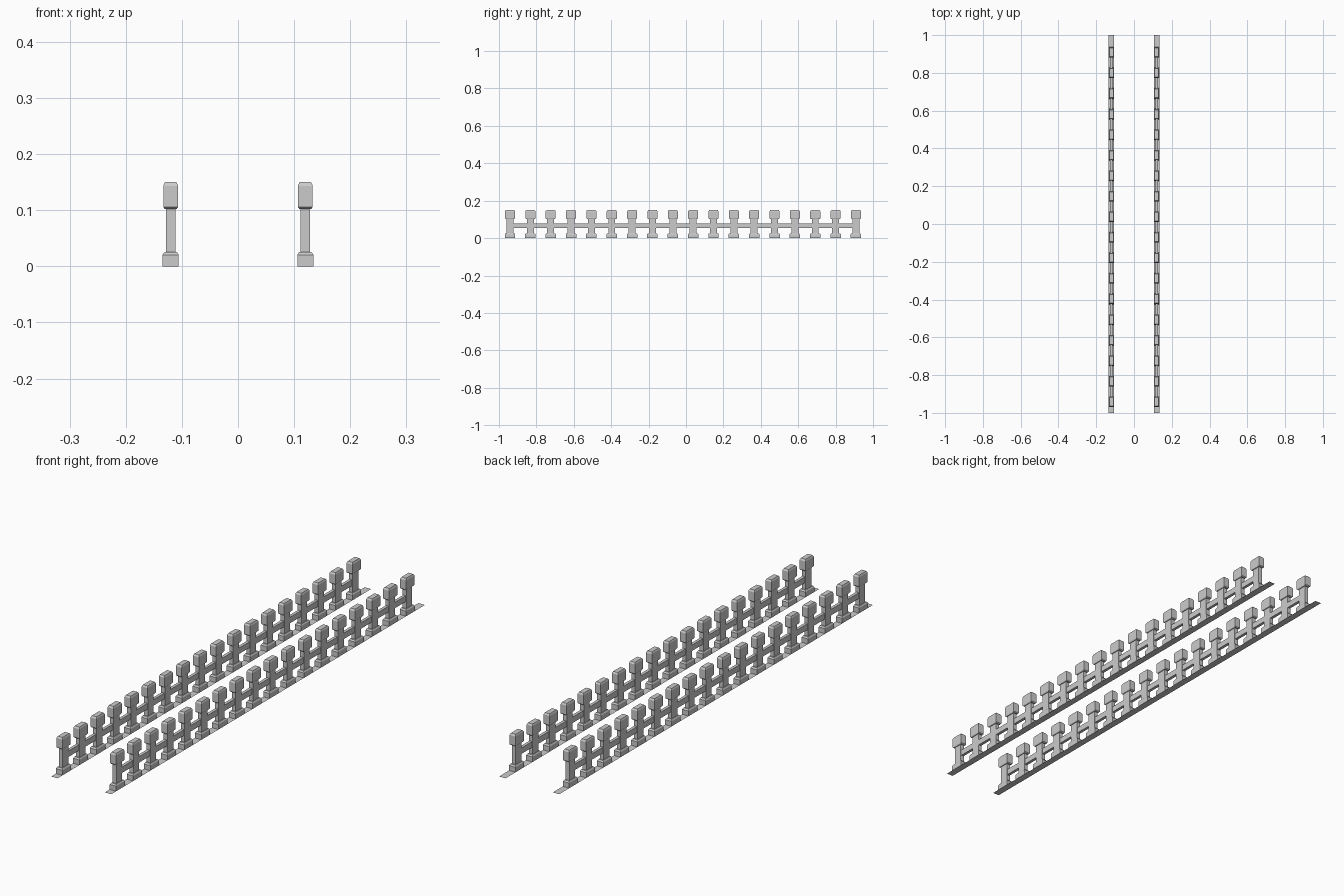
import bpy, bmesh

if "Cube" in bpy.data.objects:
    bpy.data.objects.remove(bpy.data.objects["Cube"])

COUNT, FIRST, STEP, ROW_X = 18, -0.941, 0.1088, 0.12


def make_object(name, bm):
    bmesh.ops.recalc_face_normals(bm, faces=bm.faces)
    me = bpy.data.meshes.new(name)
    bm.to_mesh(me)
    bm.free()
    ob = bpy.data.objects.new(name, me)
    bpy.context.collection.objects.link(ob)
    return ob


def loft(name, rings):
    """Stack of rectangles (z, half x, half y) joined into a solid."""
    bm = bmesh.new()
    loops = [[bm.verts.new((ROW_X + sx * hx, sy * hy, z))
              for sx, sy in ((-1, -1), (1, -1), (1, 1), (-1, 1))]
             for z, hx, hy in rings]
    for a, b in zip(loops, loops[1:]):
        for i in range(4):
            j = (i + 1) % 4
            bm.faces.new((a[i], a[j], b[j], b[i]))
    bm.faces.new(loops[0][::-1])
    bm.faces.new(loops[-1])
    return make_object(name, bm)


def mirror(ob):
    # second row on the other side of x = 0
    ob.modifiers.new("other_row", 'MIRROR').use_axis[0] = True


def repeat(ob):
    ob.location.y = FIRST
    arr = ob.modifiers.new("along_row", 'ARRAY')
    arr.count = COUNT
    arr.use_relative_offset = False
    arr.use_constant_offset = True
    arr.constant_offset_displace = (0, STEP, 0)
    mirror(ob)


# Chamfered foot, plain shaft and chamfered cap of each post
repeat(loft("post_foot", [(0, 0.0143, 0.028), (0.0205, 0.0143, 0.028),
                          (0.026, 0.0108, 0.0235)]))
repeat(loft("post_shaft", [(0.02, 0.0083, 0.0185), (0.11, 0.0083, 0.0185)]))
repeat(loft("post_cap", [(0.1025, 0.0108, 0.023), (0.106, 0.0132, 0.0268),
                         (0.1435, 0.0132, 0.0268), (0.15, 0.0103, 0.0225)]))

# Rail running through all the posts
half = STEP * (COUNT - 1) / 2
rail = loft("rail", [(0.053, 0.006, half), (0.077, 0.006, half)])
rail.location.y = FIRST + half
mirror(rail)

# Flat ground strip under each row
bm = bmesh.new()
bm.faces.new([bm.verts.new((ROW_X + sx * 0.0143, sy, 0))
              for sx, sy in ((-1, -1), (1, -1), (1, 1), (-1, 1))])
mirror(make_object("ground_strip", bm))
